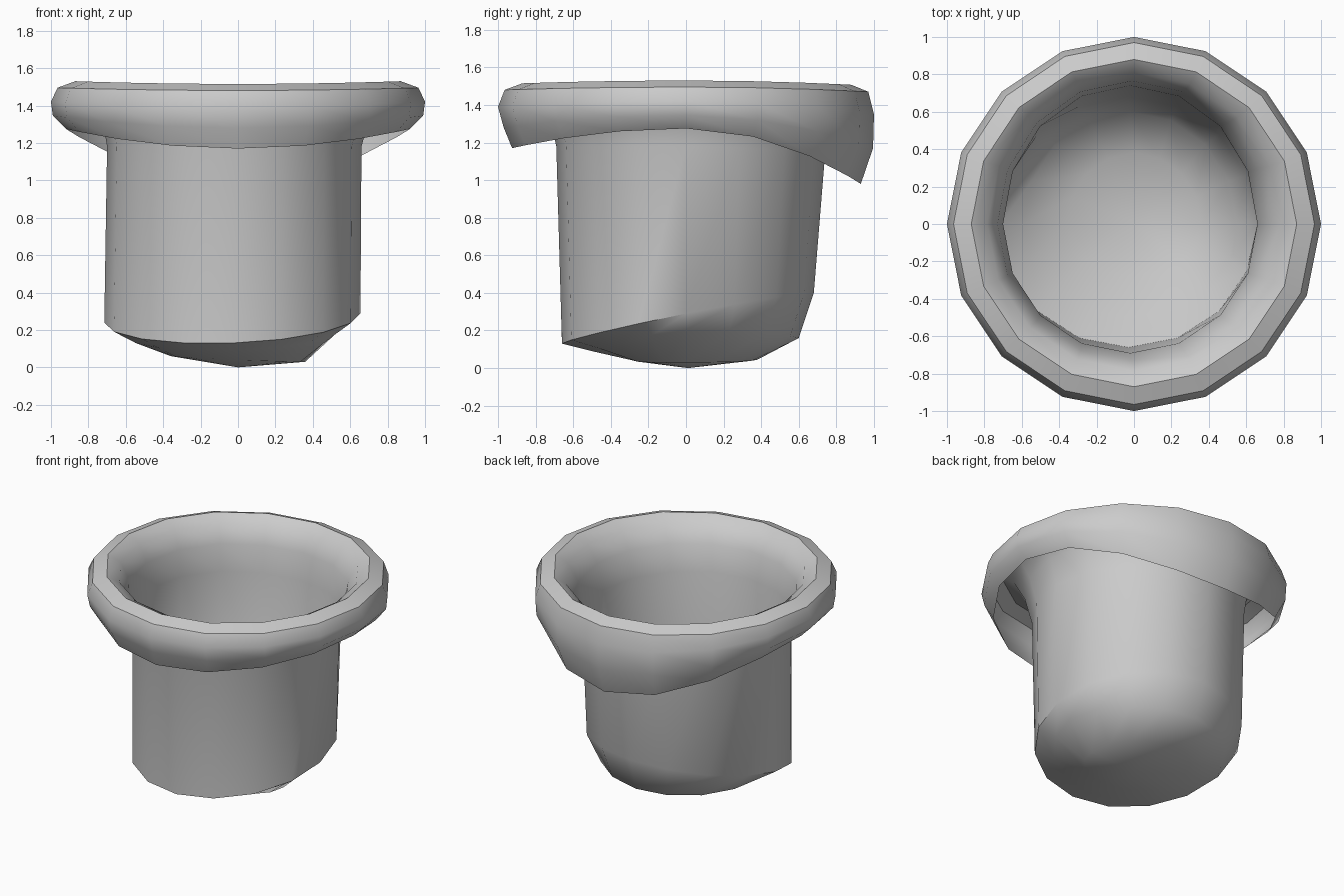
import bpy, bmesh, math

if "Cube" in bpy.data.objects:
    bpy.data.objects.remove(bpy.data.objects["Cube"])

SIDES = 16

# One row per ring: centre x, x radius, front y, back y,
# z at front / side / back, blend power, left-right tilt in z
RINGS = [
    # rounded, tilted underside
    (0.00, 0.36, 0.28, 0.38, 0.04, 0.045, 0.045, 1, -0.015),
    (-0.02, 0.57, 0.50, 0.60, 0.09, 0.185, 0.16, 1, 0.02),
    # wall, from slanted lower edge to top
    (-0.03, 0.685, 0.66, 0.68, 0.13, 0.265, 0.40, 1, 0.025),
    (-0.02, 0.68, 0.69, 0.74, 1.18, 1.18, 1.14, 2, 0),
    # flare up to the crest of the rim
    (-0.01, 0.72, 0.73, 0.765, 1.36, 1.36, 1.33, 2, 0),
    (0.00, 0.785, 0.785, 0.81, 1.47, 1.48, 1.46, 2, 0),
    (0.00, 0.87, 0.87, 0.88, 1.515, 1.53, 1.507, 2, 0),
    # rolled-over outside, hanging lower at the back
    (0.00, 0.965, 0.965, 0.97, 1.48, 1.495, 1.47, 2, 0),
    (0.00, 1.00, 1.00, 1.00, 1.39, 1.42, 1.35, 2, 0),
    (0.00, 0.99, 0.97, 0.995, 1.28, 1.345, 1.17, 2, 0),
    (0.00, 0.92, 0.925, 0.93, 1.17, 1.275, 0.98, 2, 0),
]


def ring_points(cx, rx, yf, yb, zf, zs, zb, power, tilt):
    for i in range(SIDES):
        a = 2 * math.pi * i / SIDES
        c, s = math.cos(a), math.sin(a)
        y = s * (yb if s > 0 else yf)
        z_end = zb if s > 0 else zf
        z = zs + (z_end - zs) * abs(s) ** power + tilt * c
        yield cx + rx * c, y, z


bm = bmesh.new()
tip = bm.verts.new((0, 0.01, 0))
rings = [[bm.verts.new(p) for p in ring_points(*r)] for r in RINGS]

# bottom fan, then strips between neighbouring rings
for i in range(SIDES):
    j = (i + 1) % SIDES
    bm.faces.new((tip, rings[0][j], rings[0][i]))
    for low, high in zip(rings, rings[1:]):
        bm.faces.new((low[i], low[j], high[j], high[i]))

mesh = bpy.data.meshes.new("rolled_rim_cup")
bm.to_mesh(mesh)
bm.free()
cup = bpy.data.objects.new("rolled_rim_cup", mesh)
bpy.context.collection.objects.link(cup)

# smooth wall and rim, crisp slanted base edge
bpy.context.view_layer.objects.active = cup
cup.select_set(True)
bpy.ops.object.shade_smooth_by_angle(angle=math.radians(42))
